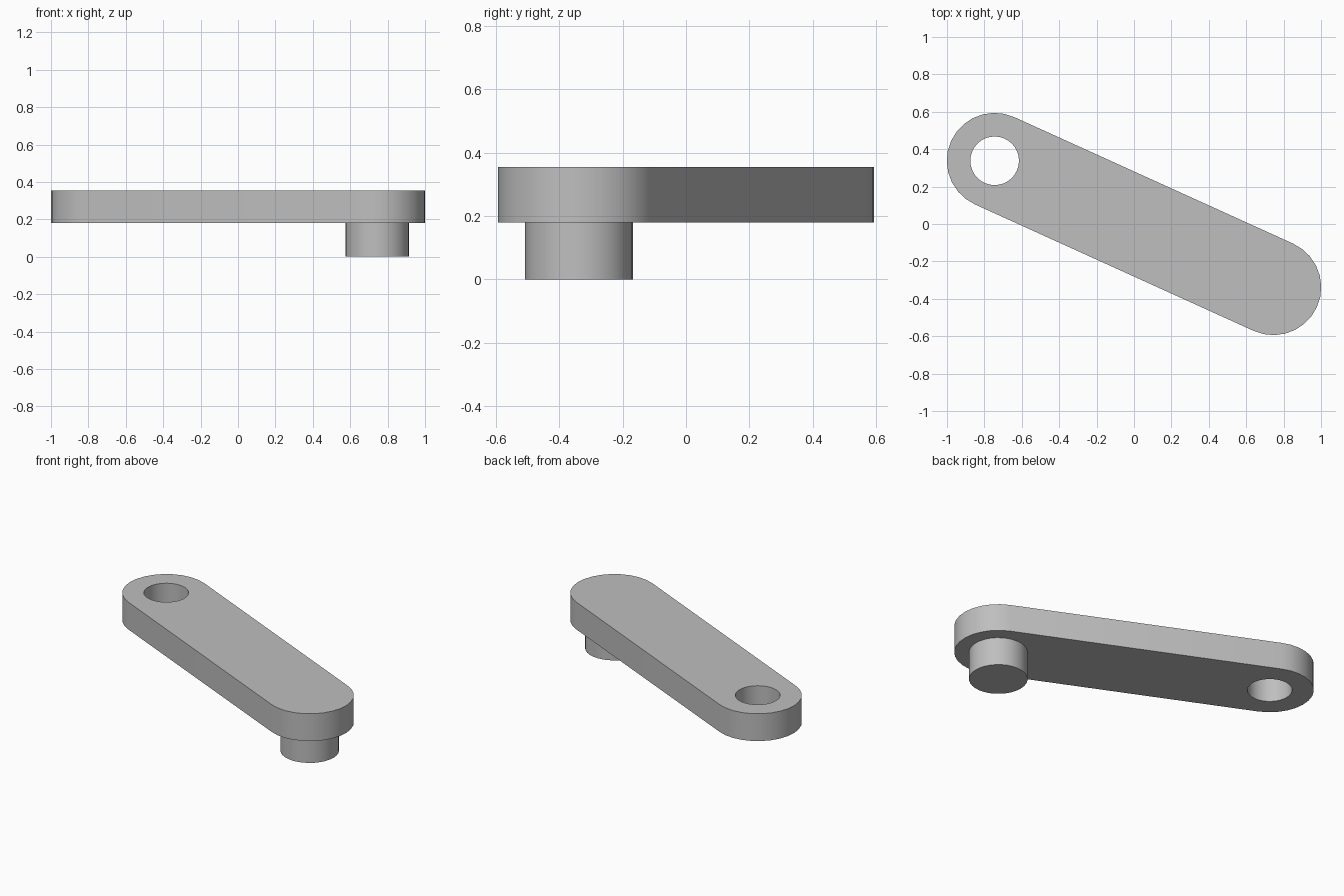
import bpy, bmesh, math
from mathutils import Vector

cube = bpy.data.objects.get("Cube")
if cube:
    bpy.data.objects.remove(cube, do_unlink=True)

HOLE_END = Vector((-0.745, 0.338))
PEG_END = -HOLE_END
Z_BOTTOM, Z_TOP = 0.18, 0.355

grey = bpy.data.materials.new("plain_grey")
grey.use_nodes = True
color = (0.52, 0.52, 0.52, 1)
grey.diffuse_color = color
grey.node_tree.nodes["Principled BSDF"].inputs["Base Color"].default_value = color


def arc(center, radius, start, sweep, steps, closed=False):
    count = steps if closed else steps + 1
    return [center + radius * Vector((math.cos(start + sweep * i / steps),
                                      math.sin(start + sweep * i / steps)))
            for i in range(count)]


def extrude_profile(name, loops, z0, z1):
    """Fill closed outlines (inner ones become holes) and extrude upwards."""
    bm = bmesh.new()
    edges = []
    for loop in loops:
        verts = [bm.verts.new((p.x, p.y, z0)) for p in loop]
        edges += [bm.edges.new((v, verts[(i + 1) % len(verts)]))
                  for i, v in enumerate(verts)]
    bmesh.ops.triangle_fill(bm, edges=edges, use_beauty=True)
    cap = bmesh.ops.extrude_face_region(bm, geom=bm.faces[:], use_keep_orig=True)
    top = [g for g in cap["geom"] if isinstance(g, bmesh.types.BMVert)]
    bmesh.ops.translate(bm, verts=top, vec=(0, 0, z1 - z0))
    bmesh.ops.recalc_face_normals(bm, faces=bm.faces[:])
    mesh = bpy.data.meshes.new(name)
    bm.to_mesh(mesh)
    bm.free()
    mesh.materials.append(grey)
    obj = bpy.data.objects.new(name, mesh)
    bpy.context.collection.objects.link(obj)
    bpy.ops.object.select_all(action="DESELECT")
    obj.select_set(True)
    bpy.context.view_layer.objects.active = obj
    bpy.ops.object.shade_smooth_by_angle(angle=math.radians(30))
    return obj


# Round-ended arm with a through hole
along = PEG_END - HOLE_END
side = math.atan2(along.y, along.x) + math.pi / 2
outline = (arc(HOLE_END, 0.256, side, math.pi, 14)
           + arc(PEG_END, 0.256, side + math.pi, math.pi, 14))
hole = arc(HOLE_END, 0.13, 0, math.tau, 32, closed=True)
extrude_profile("arm", [outline, hole], Z_BOTTOM, Z_TOP)

# Round peg under the other end
peg = arc(PEG_END, 0.17, 0, math.tau, 32, closed=True)
extrude_profile("peg", [peg], 0, Z_BOTTOM)
